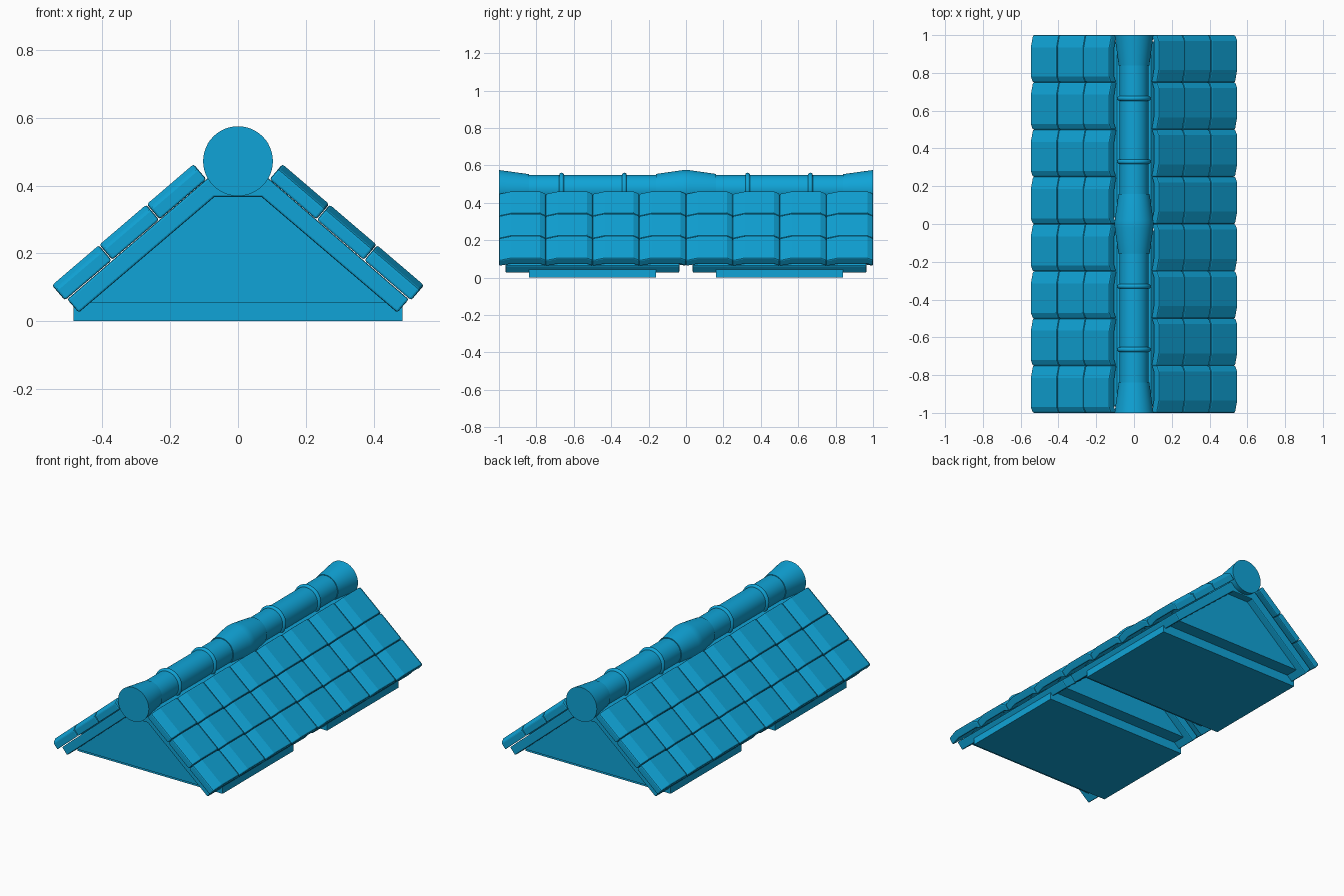
import bpy, bmesh, math
from mathutils import Vector, Matrix

if "Cube" in bpy.data.objects:
    bpy.data.objects.remove(bpy.data.objects["Cube"], do_unlink=True)

# Single flat colour
blue = bpy.data.materials.new("roof_blue")
blue.use_nodes = True
colour = (0.005, 0.37, 0.68, 1)
blue.diffuse_color = colour
blue.node_tree.nodes["Principled BSDF"].inputs["Base Color"].default_value = colour


def finish(bm, name, bevel=0, smooth=False):
    bmesh.ops.recalc_face_normals(bm, faces=bm.faces[:])
    mesh = bpy.data.meshes.new(name)
    bm.to_mesh(mesh)
    bm.free()
    mesh.materials.append(blue)
    obj = bpy.data.objects.new(name, mesh)
    bpy.context.collection.objects.link(obj)
    if bevel:
        mod = obj.modifiers.new("soft_edges", "BEVEL")
        mod.width = bevel
        mod.segments = 2
        mod.limit_method = 'ANGLE'
        mod.angle_limit = math.radians(50)
    if smooth:
        bpy.ops.object.select_all(action='DESELECT')
        obj.select_set(True)
        bpy.context.view_layer.objects.active = obj
        bpy.ops.object.shade_smooth_by_angle(angle=math.radians(35))
    return obj


def prism(bm, outline, offset):
    """Extrude a closed outline of points by an offset."""
    face = bm.faces.new([bm.verts.new(p) for p in outline])
    ext = bmesh.ops.extrude_face_region(bm, geom=[face])
    bmesh.ops.translate(bm, vec=offset,
                        verts=[g for g in ext["geom"] if isinstance(g, bmesh.types.BMVert)])


def gable_prism(name, half, y0, y1, bevel=0):
    """Symmetric x-z outline given by its right half, run along y."""
    outline = half + [(-x, z) for x, z in reversed(half)]
    bm = bmesh.new()
    prism(bm, [(x, y0, z) for x, z in outline], Vector((0, y1 - y0, 0)))
    return finish(bm, name, bevel)


# Slope frame: eave point, direction up the slope, outward normal
EAVE = Vector((0.51, 0, 0.06))
UP = Vector((-0.76, 0, 0.65))
OUT = Vector((0.65, 0, 0.76))
ROWS, COLS, ROW, COL = 3, 8, 0.184, 0.25

# Arched tiles: cross-section of (distance along y, height off the slope)
TOP = [(0, 0.042), (0.065, 0.06), (0.22, 0.06), (COL, 0.044)]
BOTTOM = [(COL, 0.0), (0.22, 0.015), (0.065, 0.015), (0, 0.0)]
for side, turn in (("right", 0), ("left", math.pi)):
    bm = bmesh.new()
    for r in range(ROWS):
        for c in range(COLS):
            base = EAVE + UP * (r * ROW)
            outline = [base + OUT * t + Vector((0, -1 + c * COL + y, 0))
                       for y, t in TOP + BOTTOM]
            prism(bm, outline, UP * (ROW - 0.002))
    bmesh.ops.rotate(bm, verts=bm.verts[:], cent=(0, 0, 0),
                     matrix=Matrix.Rotation(turn, 3, 'Z'))
    finish(bm, "roof_tiles_" + side, bevel=0.007)

# Two matching sections: roof deck, gable infill and base block
for end, yc in (("front", -0.5), ("back", 0.5)):
    deck = [(0.47, 0.025), (0.504, 0.064), (0.09, 0.421), (0, 0.421)]
    inner = [(0, 0.366), (0.07, 0.366)]
    right = deck[:3] + [(-x, z) for x, z in reversed(deck[:3])]
    under = [(-x, z) for x, z in reversed(inner[1:])] + inner[1:]
    bm = bmesh.new()
    prism(bm, [(x, yc - 0.465, z) for x, z in right + under], Vector((0, 0.93, 0)))
    finish(bm, "roof_deck_" + end, bevel=0.006)
    gable_prism("gable_infill_" + end, [(0.45, 0.055), (0.08, 0.37)], yc - 0.42, yc + 0.42)
    gable_prism("base_block_" + end, [(0.485, 0), (0.485, 0.07)], yc - 0.34, yc + 0.34)


def lathe(name, profile, smooth=True, sides=48):
    """Turn a profile of (y, radius) about the ridge line."""
    bm = bmesh.new()
    rings = []
    for y, r in profile:
        rings.append([bm.verts.new((r * math.cos(a), y, 0.472 + r * math.sin(a)))
                      for a in (2 * math.pi * i / sides for i in range(sides))])
    for a, b in zip(rings, rings[1:]):
        for i in range(sides):
            j = (i + 1) % sides
            bm.faces.new((a[i], a[j], b[j], b[i]))
    bm.faces.new(rings[0])
    bm.faces.new(rings[-1])
    return finish(bm, name, smooth=smooth)


# Ridge pole with flared ends, middle swelling and thin collars
lathe("ridge_pole", [(-0.9, 0.077), (0.9, 0.077)])
lathe("ridge_flare_front", [(-1, 0.103), (-0.84, 0.081)])
lathe("ridge_flare_back", [(0.84, 0.081), (1, 0.103)])
lathe("ridge_swelling", [(-0.16, 0.082), (-0.02, 0.102), (0, 0.103),
                         (0.02, 0.102), (0.16, 0.082)])
for n, y in enumerate((-0.665, -0.33, 0.33, 0.665)):
    ring = [(y - 0.013 * math.cos(math.pi * k / 6),
             0.076 + 0.013 * math.sin(math.pi * k / 6)) for k in range(7)]
    lathe("ridge_collar_%d" % (n + 1), ring)
